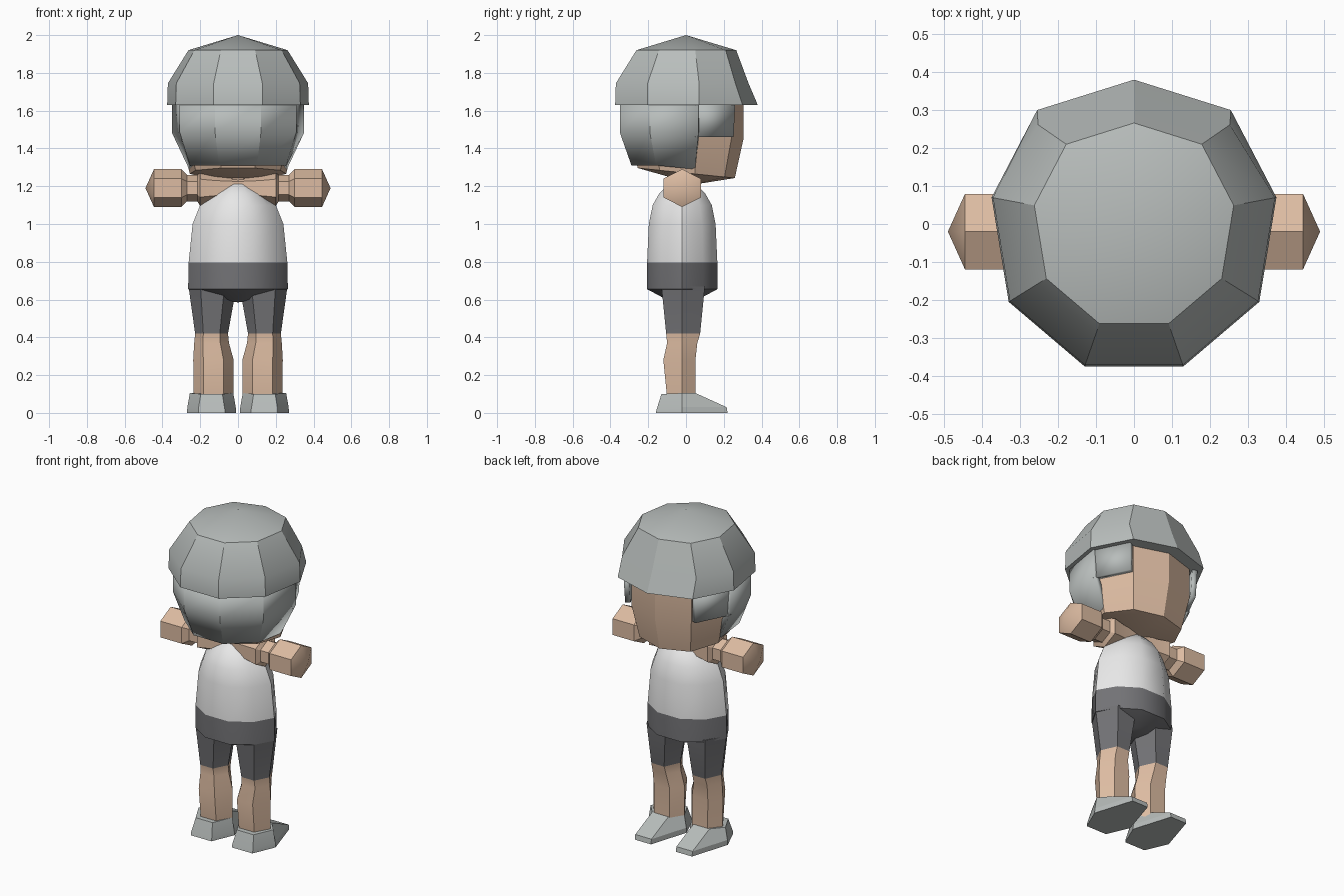
import bpy
import bmesh
import math

if "Cube" in bpy.data.objects:
    bpy.data.objects.remove(bpy.data.objects["Cube"], do_unlink=True)


def material(name, rgb):
    m = bpy.data.materials.new(name)
    m.use_nodes = True
    m.diffuse_color = (*rgb, 1)
    m.node_tree.nodes["Principled BSDF"].inputs["Base Color"].default_value = (*rgb, 1)
    return m


GREY = material("grey", (0.48, 0.51, 0.50))
SKIN = material("skin", (0.72, 0.50, 0.36))
WHITE = material("white", (0.80, 0.80, 0.80))
DARK = material("dark_grey", (0.17, 0.17, 0.18))


def loft(name, rings, mats, rule=None, closed=True, thickness=0, angle=30):
    """Skin a stack of equal rings; a one-point ring at an end makes a fan."""
    bm = bmesh.new()
    rows = [[bm.verts.new(p) for p in ring] for ring in rings]
    for a, b in zip(rows, rows[1:]):
        n = max(len(a), len(b))
        for i in range(n if closed else n - 1):
            j = (i + 1) % n
            if len(a) == 1:
                bm.faces.new((a[0], b[j], b[i]))
            elif len(b) == 1:
                bm.faces.new((a[i], a[j], b[0]))
            else:
                bm.faces.new((a[i], a[j], b[j], b[i]))
    if closed:
        for row in (rows[0], rows[-1]):
            if len(row) > 1:
                bm.faces.new(row)
        bmesh.ops.recalc_face_normals(bm, faces=bm.faces)
    if rule:
        for f in bm.faces:
            f.material_index = rule(f.calc_center_median())
    mesh = bpy.data.meshes.new(name)
    bm.to_mesh(mesh)
    bm.free()
    for m in mats:
        mesh.materials.append(m)
    ob = bpy.data.objects.new(name, mesh)
    bpy.context.collection.objects.link(ob)
    if thickness:
        mod = ob.modifiers.new("thickness", "SOLIDIFY")
        mod.thickness = thickness
        mod.offset = -1
    bpy.ops.object.select_all(action="DESELECT")
    ob.select_set(True)
    bpy.context.view_layer.objects.active = ob
    bpy.ops.object.shade_smooth_by_angle(angle=math.radians(angle))
    return ob


# Nine-sided outline shared by cap, hair and head, counterclockwise from +x
HALF = [(0.375, 0.07), (0.255, 0.30), (0, 0.38), (-0.255, 0.30), (-0.375, 0.07)]
NINE = HALF + [(-0.33, -0.205), (-0.13, -0.375), (0.13, -0.375), (0.33, -0.205)]


def nine(k, z, front=1.0, tilt=0.0):
    return [(x * k, y * k * (front if y > 0.1 else 1), z - tilt * y) for x, y in NINE]


# Cap
loft("cap", [nine(0.9, 1.63), nine(1, 1.63), nine(0.99, 1.745, 0.88),
             nine(0.7, 1.92), [(0, 0, 2.0)]], [GREY])

# Head with a tapered jaw
loft("head", [[(0, 0.05, 1.21)], nine(0.68, 1.27, 1, 0.07), nine(0.80, 1.45),
              nine(0.80, 1.66)], [SKIN])

# Hair shell around the back, ending at the temples
back = NINE[4:] + NINE[:1]


def hair_ring(k, z, end_k, end_z):
    return [(x * (end_k if y > 0 else k), y * (end_k if y > 0 else k),
             end_z if y > 0 else z) for x, y in back]


loft("back_hair", [hair_ring(0.77, 1.31, 0.69, 1.29), hair_ring(0.935, 1.485, 0.935, 1.485),
                   hair_ring(0.935, 1.64, 0.935, 1.64)], [GREY], closed=False, thickness=0.03)

# Side locks in front of the temples
for side, s in (("left", 1), ("right", -1)):
    edge = [(0.35 * s, 0.05), (0.245 * s, 0.26)][::s]
    loft(side + "_side_lock", [[(x * 0.97, y * 0.97, 1.46) for x, y in edge],
                               [(x, y, 1.64) for x, y in edge]],
         [GREY], closed=False, thickness=0.03)

# Neck
loft("neck", [[(0.06 * math.cos(a * math.pi / 3), -0.02 + 0.06 * math.sin(a * math.pi / 3), z)
               for a in range(6)] for z in (1.12, 1.3)], [SKIN])

# Shirt with a dark hem and closed underside
quarter = [(0.264, 0), (0.2, 0.11), (0.08, 0.186)]
TORSO = (quarter + [(-x, y) for x, y in quarter[::-1]]
         + [(-x, -y) for x, y in quarter[1:]] + [(x, -y) for x, y in quarter[:0:-1]])


def torso_ring(z, kx, ky):
    return [(x * kx, -0.02 + y * ky, z) for x, y in TORSO]


loft("shirt", [[(0, -0.02, 0.585)], torso_ring(0.60, 0.4, 0.45), torso_ring(0.655, 1, 1),
               torso_ring(0.795, 0.99, 1), torso_ring(1.0, 0.91, 0.95),
               torso_ring(1.1, 0.76, 0.84), torso_ring(1.16, 0.55, 0.66),
               torso_ring(1.21, 0.28, 0.4), [(0, -0.02, 1.23)]],
     [WHITE, DARK], lambda c: int(c.z < 0.795), angle=38)


# Limbs
ARM = [(0, 0.07), (0.12, 0.08), (0.2, 0.095), (0.215, 0.07), (0.27, 0.07),
       (0.3, 0.1), (0.445, 0.1)]
# Each leg ring: height, centre x, half width, back y, front y
LEG = [(0.08, 0.13, 0.105, -0.10, 0.05), (0.28, 0.13, 0.107, -0.12, 0.05),
       (0.37, 0.14, 0.092, -0.10, 0.06), (0.42, 0.14, 0.087, -0.105, 0.075),
       (0.67, 0.135, 0.127, -0.13, 0.10)]
# Each shoe ring: half widths at heel, middle, toe, then y and z of each
SHOE = [((0.07, -0.16, 0), (0.13, -0.02, 0), (0.055, 0.22, 0)),
        ((0.07, -0.155, 0.02), (0.128, -0.02, 0.03), (0.055, 0.215, 0.03)),
        ((0.057, -0.13, 0.1), (0.115, -0.02, 0.105), (0.055, 0.05, 0.105))]

for side, s in (("left", 1), ("right", -1)):
    # Arm and hand
    rings = [[(s * x, -0.02 + 1.15 * r * math.sin(a * math.pi / 3) / 1.0,
               1.19 + r * math.cos(a * math.pi / 3)) for a in range(6)] for x, r in ARM]
    loft(side + "_arm", rings + [[(s * 0.49, -0.02, 1.19)]], [SKIN])

    # Leg with dark shorts above the knee
    rings = [[(s * cx + w, -0.02, z), (s * cx + w / 2, f, z), (s * cx - w / 2, f, z),
              (s * cx - w, -0.02, z), (s * cx - w / 2, b, z), (s * cx + w / 2, b, z)]
             for z, cx, w, b, f in LEG]
    loft(side + "_leg", rings, [SKIN, DARK], lambda c: int(c.z > 0.42), angle=20)

    # Shoe
    rings = [[(s * 0.14 + w, y, z) for w, y, z in ring]
             + [(s * 0.14 - w, y, z) for w, y, z in ring[::-1]] for ring in SHOE]
    loft(side + "_shoe", rings, [GREY], angle=20)
